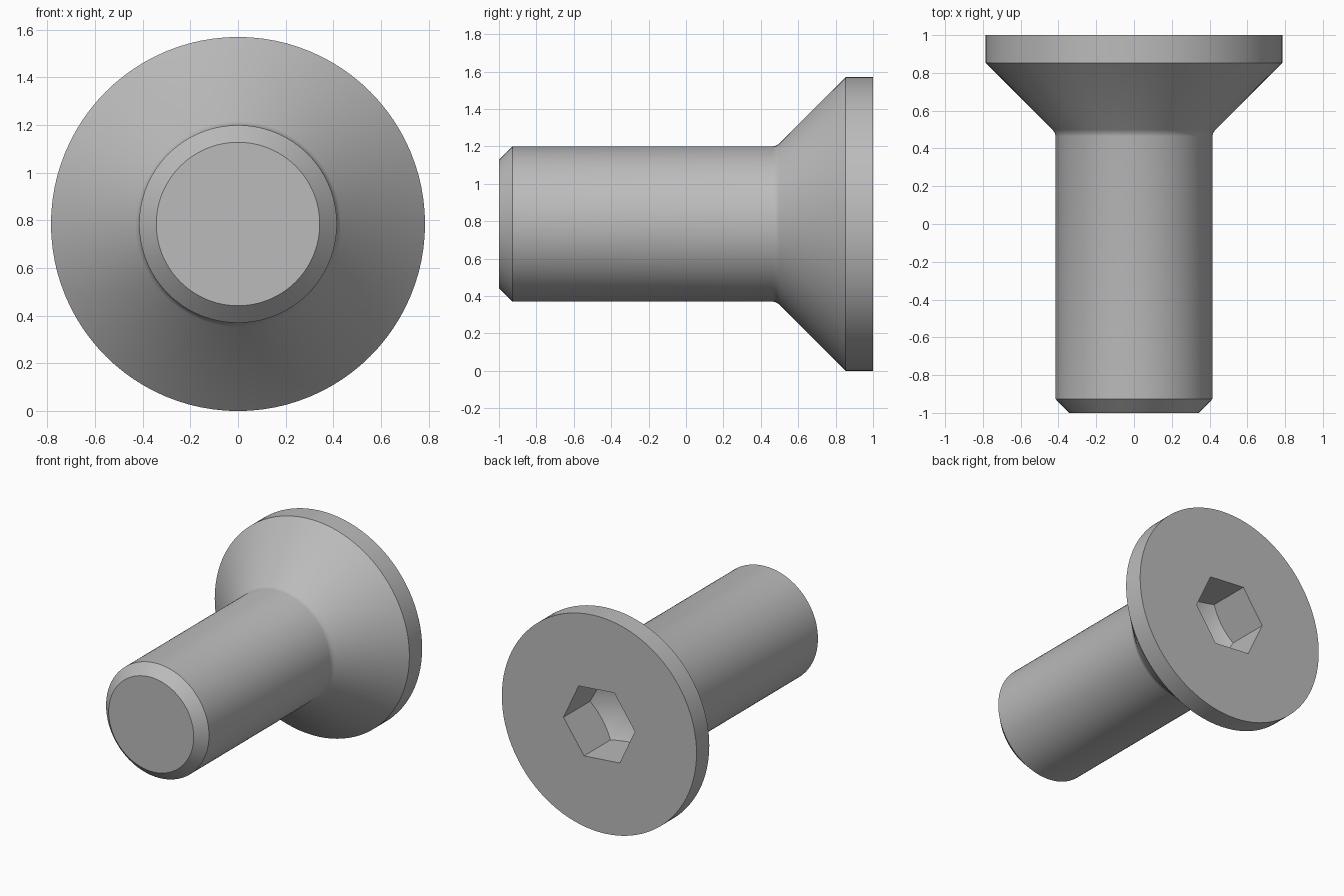
import bpy
import bmesh
from math import cos, sin, radians, tau

cube = bpy.data.objects.get("Cube")
if cube:
    bpy.data.objects.remove(cube, do_unlink=True)

HEAD_R = 0.785
SOCKET_R = 0.289
SOCKET_FLOOR = 0.70

steel = bpy.data.materials.new("grey steel")
steel.use_nodes = True
colour = (0.5, 0.5, 0.5, 1.0)
steel.diffuse_color = colour
steel.node_tree.nodes["Principled BSDF"].inputs["Base Color"].default_value = colour


def revolve(name, profile, sides, phase=0.0):
    """Turn a (radius, y) profile, closed on the axis, around the screw axis."""
    bm = bmesh.new()
    rings = []
    for r, y in profile:
        if r == 0:
            rings.append([bm.verts.new((0, y, HEAD_R))] * sides)
            continue
        angles = [phase + tau * i / sides for i in range(sides)]
        rings.append([bm.verts.new((r * cos(a), y, HEAD_R + r * sin(a))) for a in angles])
    for low, high in zip(rings, rings[1:]):
        for i in range(sides):
            j = (i + 1) % sides
            corners = dict.fromkeys((low[i], low[j], high[j], high[i]))
            bm.faces.new(list(corners))
    # Merge the end fans into single flat caps
    flat = [v for v in bm.verts if len({round(e.other_vert(v).co.y - v.co.y, 5)
            for e in v.link_edges} | {0.0}) == 1 and len(v.link_edges) == sides]
    bmesh.ops.dissolve_verts(bm, verts=flat)
    bmesh.ops.recalc_face_normals(bm, faces=bm.faces)
    mesh = bpy.data.meshes.new(name)
    bm.to_mesh(mesh)
    bm.free()
    mesh.materials.append(steel)
    obj = bpy.data.objects.new(name, mesh)
    bpy.context.collection.objects.link(obj)
    return obj


def apply_boolean(target, tool, operation):
    mod = target.modifiers.new(operation.title(), "BOOLEAN")
    mod.operation = operation
    mod.solver = "EXACT"
    mod.object = tool
    bpy.context.view_layer.objects.active = target
    bpy.ops.object.modifier_apply(modifier=mod.name)
    bpy.data.objects.remove(tool, do_unlink=True)


# Chamfered shank, small fillet, countersunk cone and rim in one profile
screw = revolve("countersunk_screw", [
    (0, -1), (0.343, -1), (0.415, -0.927),
    (0.415, 0.465), (0.419, 0.482), (0.431, 0.499),
    (HEAD_R, 0.853), (HEAD_R, 1), (0, 1)], 96)

# Hexagonal socket with a drilled conical floor
socket = revolve("socket_cutter", [(0, 0.4), (SOCKET_R, 0.4), (SOCKET_R, 1.1), (0, 1.1)],
                 6, radians(-5))
drill = revolve("drill_cutter", [
    (0, SOCKET_FLOOR - 0.17), (SOCKET_R + 0.01, SOCKET_FLOOR), (SOCKET_R + 0.01, 1.2), (0, 1.2)], 48)
apply_boolean(socket, drill, "INTERSECT")
apply_boolean(screw, socket, "DIFFERENCE")

# Smooth round surfaces with crisp machined edges
bpy.ops.object.select_all(action="DESELECT")
screw.select_set(True)
bpy.context.view_layer.objects.active = screw
bpy.ops.object.shade_smooth_by_angle(angle=radians(25))
